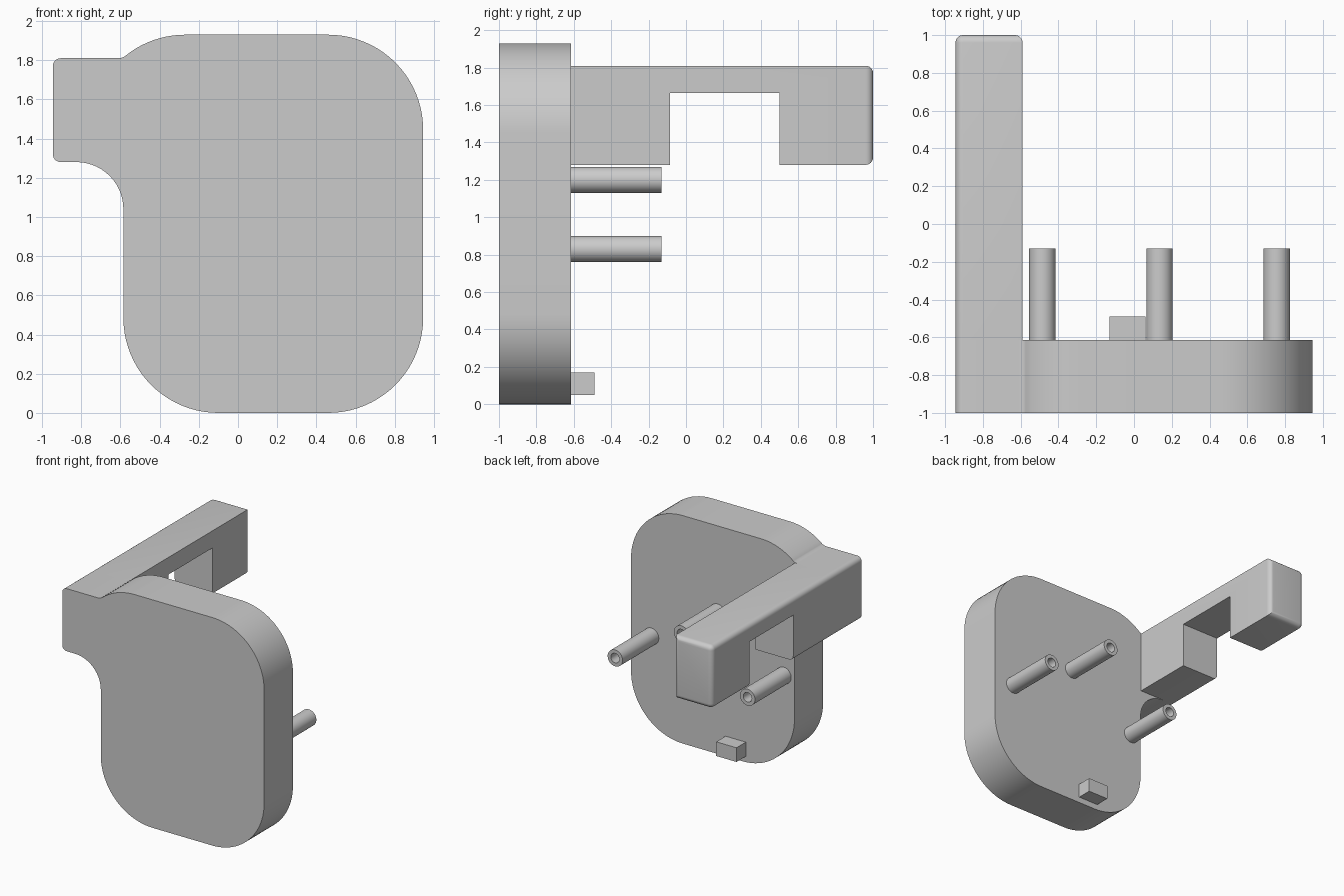
import bpy, bmesh, math
from mathutils import Vector

old = bpy.data.objects.get("Cube")
if old:
    bpy.data.objects.remove(old, do_unlink=True)

FRONT, BACK, END = -1.0, -0.615, 1.0      # plate front, plate back, arm tip (y)
OUT, INNER = -0.945, -0.59                # arm sides (x)
LOW, TOP = 1.28, 1.81                     # arm bottom and top (z)

grey = bpy.data.materials.new("plain grey")
grey.use_nodes = True
colour = (0.6, 0.6, 0.6, 1)
grey.diffuse_color = colour
grey.node_tree.nodes["Principled BSDF"].inputs["Base Color"].default_value = colour


def finish(name, bm):
    bmesh.ops.recalc_face_normals(bm, faces=bm.faces)
    mesh = bpy.data.meshes.new(name)
    bm.to_mesh(mesh)
    bm.free()
    mesh.materials.append(grey)
    ob = bpy.data.objects.new(name, mesh)
    bpy.context.collection.objects.link(ob)
    bpy.ops.object.select_all(action="DESELECT")
    bpy.context.view_layer.objects.active = ob
    ob.select_set(True)
    bpy.ops.object.shade_smooth_by_angle(angle=math.radians(30))
    return ob


def extrude(points, offset):
    bm = bmesh.new()
    face = bm.faces.new([bm.verts.new(p) for p in points])
    new = bmesh.ops.extrude_face_region(bm, geom=[face])["geom"]
    verts = [v for v in new if isinstance(v, bmesh.types.BMVert)]
    bmesh.ops.translate(bm, verts=verts, vec=offset)
    return bm


def arc(cx, cz, r, start, end, steps):
    angles = [math.radians(start + (end - start) * i / steps) for i in range(steps + 1)]
    return [(cx + r * math.cos(a), FRONT, cz + r * math.sin(a)) for a in angles]


# Rounded plate with a tab that flows into the arm
R, r = 0.485, 0.04
outline = (arc(0.46, R, R, -90, 0, 20) + arc(0.46, 1.445, R, 0, 90, 20)
           + arc(-0.27, 1.445, R, 90, 128.7, 10) + arc(-0.611, 1.87, 0.06, -51.3, -90, 5)
           + arc(OUT + r, TOP - r, r, 90, 180, 6) + arc(OUT + r, LOW + r, r, 180, 270, 6)
           + arc(-0.825, 1.04, 0.24, 90, 0, 14) + arc(-0.1, R, R, 180, 270, 20))
finish("plate", extrude(outline, (0, BACK - FRONT, 0)))

# Arm with a notch underneath, rounded at its tip and along its outer side
side = [(BACK, LOW), (-0.085, LOW), (-0.085, 1.665), (0.5, 1.665),
        (0.5, LOW), (END, LOW), (END, TOP), (BACK, TOP)]
bm = extrude([(OUT, y, z) for y, z in side], (INNER - OUT, 0, 0))


def is_round(edge):
    a, b = (v.co for v in edge.verts)
    near = lambda axis, value: all(abs(p[axis] - value) < 1e-4 for p in (a, b))
    return near(1, END) or (near(0, OUT) and (near(2, TOP) or near(2, LOW)))


bmesh.ops.bevel(bm, geom=[e for e in bm.edges if is_round(e)], offset=r,
                segments=6, profile=0.5, affect="EDGES")
finish("arm", bm)

# Hollow posts on the back
for name, x, z in (("left_post", 0.755, 0.83), ("middle_post", 0.135, 1.2),
                   ("right_post", -0.485, 0.83)):
    bm = bmesh.new()
    section = [(0.07, BACK), (0.07, -0.13), (0.04, -0.13), (0.04, BACK + 0.01), (0, BACK + 0.01)]
    verts = [bm.verts.new((x + d, y, z)) for d, y in section]
    edges = [bm.edges.new(pair) for pair in zip(verts, verts[1:])]
    bmesh.ops.spin(bm, geom=verts + edges, cent=(x, 0, z), axis=(0, 1, 0),
                   angle=math.tau, steps=32)
    bmesh.ops.remove_doubles(bm, verts=bm.verts, dist=1e-4)
    finish(name, bm)

# Small locating block near the bottom
corners = [(-0.13, BACK, 0.05), (0.06, BACK, 0.05), (0.06, BACK, 0.17), (-0.13, BACK, 0.17)]
finish("locating_block", extrude(corners, Vector((0, 0.125, 0))))
